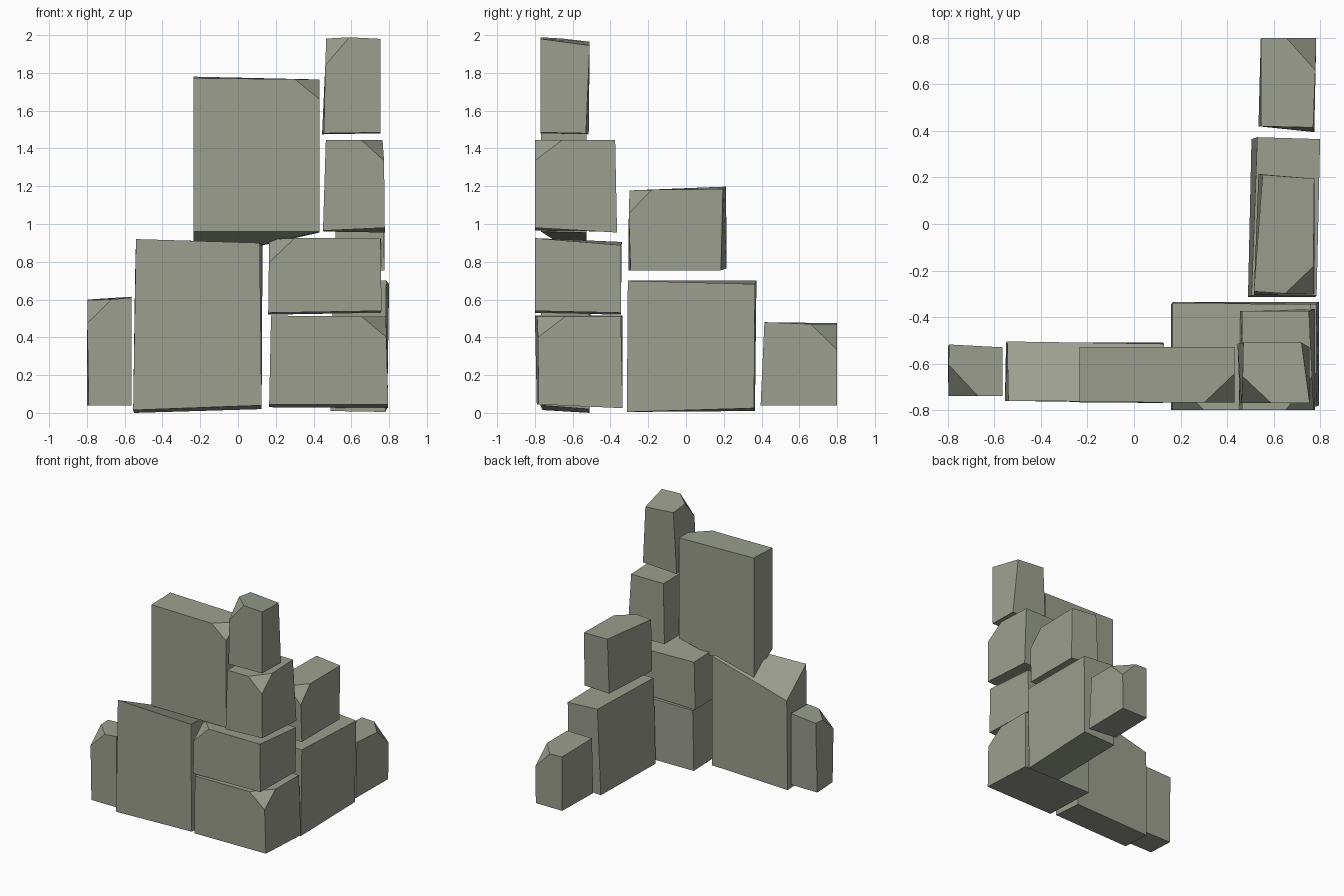
import bpy, bmesh
from mathutils import Vector

if "Cube" in bpy.data.objects:
    bpy.data.objects.remove(bpy.data.objects["Cube"])

stone = bpy.data.materials.new("grey_green_stone")
stone.diffuse_color = (0.33, 0.345, 0.275, 1)
stone.use_nodes = True
stone.node_tree.nodes["Principled BSDF"].inputs["Base Color"].default_value = stone.diffuse_color


def block(name, xs, ys, zs, chop=None, size=(0.13, 0.135, 0.115), **shift):
    """Rough stone: box with nudged corners and one chipped top corner.
    Corner keys: L/R (x), F/B (y), D/T (down/top)."""
    bm = bmesh.new()
    bmesh.ops.create_cube(bm, size=2)
    corner = {}
    for v in bm.verts:
        i, j, k = (int(c > 0) for c in v.co)
        key = "LR"[i] + "FB"[j] + "DT"[k]
        v.co = Vector((xs[i], ys[j], zs[k])) + Vector(shift.get(key, (0, 0, 0)))
        corner[key] = v
    if chop:
        # plane through one point on each of the three edges at the corner
        v = corner[chop]
        pts = []
        for e in v.link_edges:
            d = e.other_vert(v).co - v.co
            axis = max(range(3), key=lambda a: abs(d[a]))
            pts.append(v.co + d * (size[axis] / abs(d[axis])))
        n = (pts[1] - pts[0]).cross(pts[2] - pts[0]).normalized()
        if n.dot(v.co - pts[0]) < 0:
            n = -n
        bmesh.ops.bisect_plane(bm, geom=bm.verts[:] + bm.edges[:] + bm.faces[:],
                               plane_co=pts[0], plane_no=n, clear_outer=True)
        bmesh.ops.holes_fill(bm, edges=[e for e in bm.edges if e.is_boundary])
    bmesh.ops.recalc_face_normals(bm, faces=bm.faces)
    mesh = bpy.data.meshes.new(name)
    bm.to_mesh(mesh)
    bm.free()
    mesh.materials.append(stone)
    bpy.context.collection.objects.link(bpy.data.objects.new(name, mesh))


# Left wall
block("left_end_stone", (-.80, -.565), (-.74, -.53), (.04, .61), "LFT",
      LFD=(.01, 0, 0), LFT=(0, 0, -.02), LBT=(.005, .012, -.01), RBT=(0, 0, .005))
block("left_large_stone", (-.55, .125), (-.76, -.51), (.01, .92),
      LBT=(.005, .005, -.20), RBT=(.005, -.005, -.02), RFT=(-.01, -.005, -.02),
      LFT=(.01, 0, 0), RFD=(0, -.01, .03), LFD=(-.005, 0, .005),
      LBD=(0, 0, -.01), RBD=(0, 0, .01))
block("left_upper_stone", (-.235, .432), (-.768, -.528), (.96, 1.765), "RFT",
      size=(.13, .125, .105), LBD=(0, 0, -.155), RBD=(0, 0, -.005),
      LFT=(0, .003, .007), LBT=(0, 0, .015))

# Corner column
block("corner_base_stone", (.175, .785), (-.79, -.335), (.03, .515), "RFT",
      size=(.13, .145, .11), LFD=(-.01, 0, .015), RFD=(.01, .01, .015),
      RFT=(-.002, .005, -.005), RBD=(.01, 0, -.005), LBD=(-.01, 0, 0),
      RBT=(0, -.01, -.005), LFT=(0, -.01, 0))
block("corner_second_stone", (.165, .755), (-.80, -.345), (.53, .925), "LFT",
      size=(.135, .14, .13), RBT=(.005, 0, -.037), LBT=(0, .005, -.02),
      LFD=(-.005, 0, 0), RFD=(.005, 0, .01), LBD=(-.005, 0, -.01))
block("corner_third_stone", (.465, .772), (-.80, -.375), (.965, 1.445), "RFT",
      size=(.12, .145, .11), LFD=(-.015, 0, 0), LBD=(-.01, 0, -.005),
      RFD=(.005, 0, .015), RBD=(.005, .01, -.01), RBT=(-.02, 0, 0))
block("corner_top_stone", (.46, .755), (-.77, -.515), (1.48, 1.98), "LFT",
      size=(.125, .115, .155), LFT=(.005, 0, .015), LBT=(.01, .005, -.015),
      RBT=(-.035, .005, -.035), LFD=(-.005, 0, 0), LBD=(-.015, 0, -.005),
      RBD=(0, -.015, 0), RFD=(0, 0, .005))

# Right wall
block("right_large_stone", (.505, .785), (-.308, .365), (.01, .70),
      LBT=(.025, .008, 0), RBT=(.015, 0, -.018), LFD=(-.015, -.005, 0),
      RFD=(-.005, -.005, -.005), LBD=(0, 0, 0), RBD=(.005, -.005, .015))
block("right_upper_stone", (.515, .775), (-.305, .20), (.755, 1.185), "RFT",
      size=(.12, .125, .125), LFT=(0, .015, -.01), RFT=(-.005, -.002, -.005),
      LBT=(.038, .012, .013), RBT=(0, -.005, 0), LBD=(.02, .015, .01),
      RBD=(0, -.015, 0), RFD=(0, .012, 0))
block("right_end_stone", (.545, .78), (.41, .80), (.04, .475), "RBT",
      size=(.13, .14, .13), LFD=(-.01, .01, 0), RFD=(-.005, -.015, 0),
      RFT=(-.01, .005, .005), LFT=(0, .01, .005), RBT=(.005, 0, -.01))
